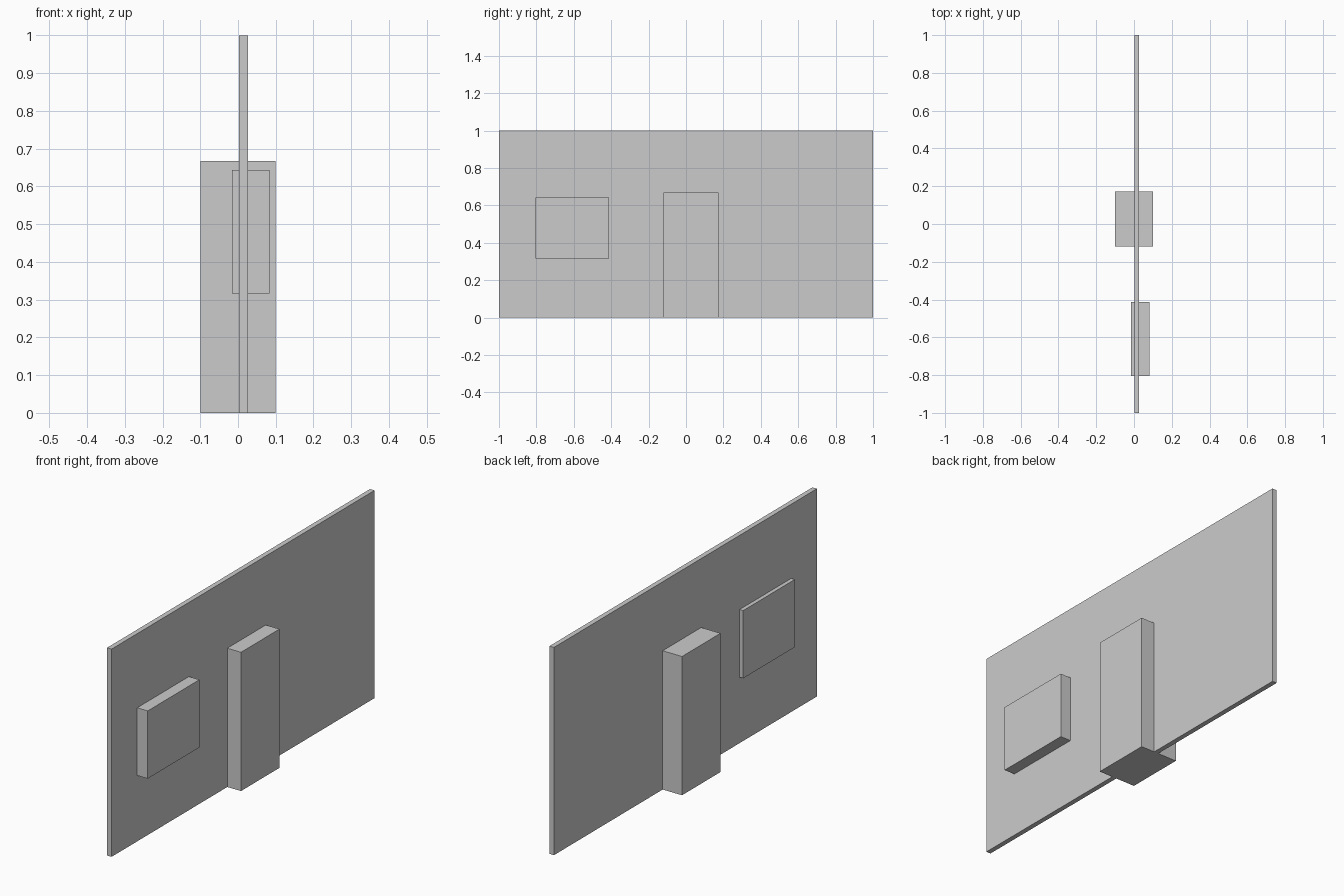
import bpy

if "Cube" in bpy.data.objects:
    bpy.data.objects.remove(bpy.data.objects["Cube"])


def box(name, x, y, z):
    """Axis-aligned box from (min, max) ranges."""
    mid = [(r[0] + r[1]) / 2 for r in (x, y, z)]
    bpy.ops.mesh.primitive_cube_add(size=1, location=mid)
    ob = bpy.context.object
    ob.name = name
    ob.scale = [r[1] - r[0] for r in (x, y, z)]
    bpy.ops.object.transform_apply(location=False, rotation=False, scale=True)
    return ob


# Thin wall panel
box("wall", (0.003, 0.027), (-1.0, 1.0), (0.0, 1.0))
# Door block passing through the wall
box("door", (-0.1, 0.1), (-0.12, 0.173), (0.0, 0.668))
# Window block passing through the wall
box("window", (-0.016, 0.083), (-0.805, -0.412), (0.317, 0.643))
